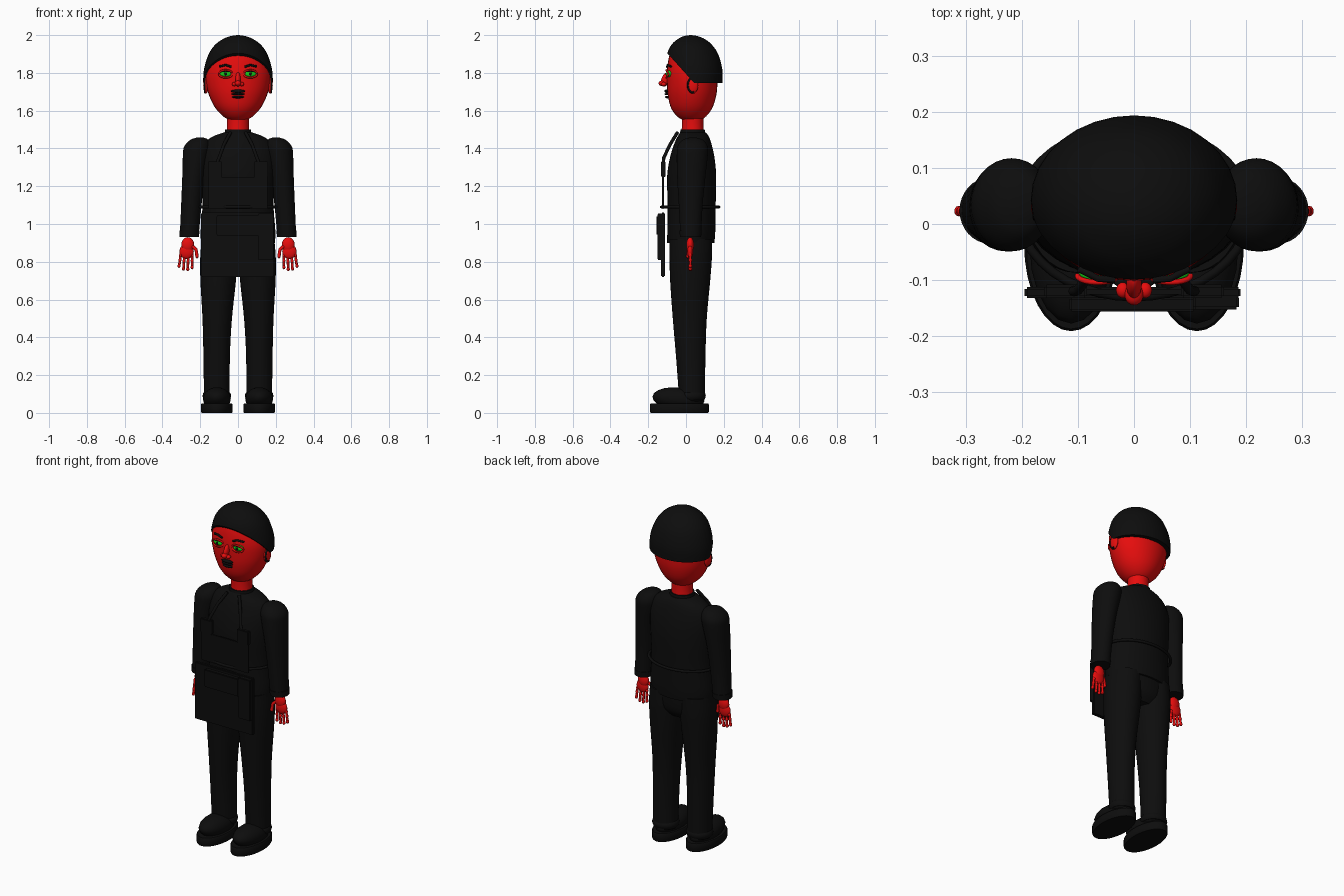
import bpy, bmesh
from math import sin, cos, pi, radians
from mathutils import Vector

cube = bpy.data.objects.get("Cube")
if cube:
    bpy.data.objects.remove(cube)


def material(name, rgb):
    m = bpy.data.materials.new(name)
    m.use_nodes = True
    m.diffuse_color = (*rgb, 1)
    m.node_tree.nodes["Principled BSDF"].inputs["Base Color"].default_value = (*rgb, 1)
    return m


RED = material("skin red", (0.8, 0.004, 0.004))
BLACK = material("cloth black", (0.004, 0.004, 0.004))
GREEN = material("eye green", (0.01, 0.7, 0.01))


def finish(name, bm, mat):
    bmesh.ops.recalc_face_normals(bm, faces=bm.faces)
    me = bpy.data.meshes.new(name)
    bm.to_mesh(me)
    bm.free()
    me.materials.append(mat)
    ob = bpy.data.objects.new(name, me)
    bpy.context.collection.objects.link(ob)
    bpy.ops.object.select_all(action='DESELECT')
    ob.select_set(True)
    bpy.context.view_layer.objects.active = ob
    bpy.ops.object.shade_smooth_by_angle(angle=radians(40))
    return ob


def loft(name, rings, mat, steps=4, sides=32, cuts=()):
    """Smooth skin over elliptical rings (z, cx, cy, rx, ry), trimmed by planes."""
    p = [Vector(r) for r in rings]
    p = [p[0]] + p + [p[-1]]
    path = []
    for a, b, c, d in zip(p, p[1:], p[2:], p[3:]):
        for i in range(steps):
            t = i / steps
            path.append(0.5 * (2 * b + (c - a) * t + (2 * a - 5 * b + 4 * c - d) * t * t
                               + (3 * b - a - 3 * c + d) * t ** 3))
    path.append(p[-1])
    bm = bmesh.new()
    loops = []
    for z, cx, cy, rx, ry in path:
        loops.append([bm.verts.new((cx + rx * cos(2 * pi * k / sides),
                                    cy + ry * sin(2 * pi * k / sides), z)) for k in range(sides)])
    for lo, hi in zip(loops, loops[1:]):
        for k in range(sides):
            j = (k + 1) % sides
            bm.faces.new((lo[k], lo[j], hi[j], hi[k]))
    bm.faces.new(loops[0])
    bm.faces.new(loops[-1])
    for co, no in cuts:
        geom = bm.verts[:] + bm.edges[:] + bm.faces[:]
        bmesh.ops.bisect_plane(bm, geom=geom, plane_co=co, plane_no=no, clear_inner=True)
        bmesh.ops.holes_fill(bm, edges=[e for e in bm.edges if e.is_boundary])
    return finish(name, bm, mat)


def ball(name, loc, size, mat, rot=(0, 0, 0), seg=20):
    bm = bmesh.new()
    bmesh.ops.create_uvsphere(bm, u_segments=seg, v_segments=seg // 2, radius=1)
    ob = finish(name, bm, mat)
    ob.location, ob.scale, ob.rotation_euler = loc, size, rot
    return ob


def box(name, lo, hi, mat, bevel=0.004):
    lo, hi = Vector(lo), Vector(hi)
    bm = bmesh.new()
    bmesh.ops.create_cube(bm, size=1)
    for v in bm.verts:
        v.co = (lo + hi) / 2 + v.co * (hi - lo)
    bmesh.ops.bevel(bm, geom=bm.edges[:], offset=bevel, segments=2, affect='EDGES')
    return finish(name, bm, mat)


def tube(name, points, radius, mat, closed=False):
    cu = bpy.data.curves.new(name, 'CURVE')
    cu.dimensions = '3D'
    cu.bevel_depth, cu.bevel_resolution, cu.use_fill_caps = radius, 2, True
    sp = cu.splines.new('POLY')
    sp.points.add(len(points) - 1)
    for q, co in zip(sp.points, points):
        q.co = (*co, 1)
    sp.use_cyclic_u, sp.use_smooth = closed, True
    cu.materials.append(mat)
    ob = bpy.data.objects.new(name, cu)
    bpy.context.collection.objects.link(ob)
    return ob


# Head, cap and neck
loft("head", [(1.54, 0, .03, .01, .01), (1.56, 0, .03, .065, .065), (1.61, 0, .03, .117, .107),
              (1.68, 0, .032, .153, .128), (1.75, 0, .033, .17, .134), (1.82, 0, .035, .17, .135),
              (1.9, 0, .035, .14, .12), (1.96, 0, .035, .085, .08), (1.985, 0, .035, .01, .01)], RED)
loft("cap", [(1.7, 0, .04, .18, .15), (1.75, 0, .042, .184, .15), (1.82, 0, .042, .18, .15),
             (1.9, 0, .035, .155, .135), (1.95, 0, .03, .12, .106), (1.98, 0, .028, .078, .07),
             (1.995, 0, .025, .038, .035), (2.0, 0, .025, .004, .004)], BLACK,
     cuts=[((0, .1, 1.747), (0, 0, 1)), ((0, -.1, 1.905), (0, .155, .14))])
loft("neck", [(1.46, 0, .035, .062, .06), (1.52, 0, .035, .058, .057), (1.58, 0, .035, .06, .058)], RED)

# Face centre
ball("nose_bridge", (0, -.108, 1.765), (.014, .022, .04), RED, (radians(-20), 0, 0))
ball("nose_tip", (0, -.125, 1.745), (.017, .02, .015), RED)
ball("moustache", (0, -.103, 1.703), (.038, .012, .009), BLACK)
ball("upper_lip", (0, -.1, 1.688), (.036, .014, .006), BLACK)
ball("lower_lip", (0, -.097, 1.672), (.032, .014, .007), BLACK)

# Torso and collar
loft("jacket", [(.9, 0, .025, .195, .125), (.96, 0, .028, .198, .127), (1.1, 0, .03, .188, .127),
                (1.25, 0, .03, .195, .13), (1.35, 0, .033, .198, .118), (1.42, 0, .036, .18, .1),
                (1.46, 0, .038, .14, .084), (1.485, 0, .037, .075, .068)], BLACK)
loft("collar", [(1.46, 0, .035, .075, .07), (1.5, 0, .035, .068, .064)], BLACK)
loft("hips", [(.77, 0, .025, .12, .07), (.82, 0, .025, .18, .105), (.92, 0, .025, .19, .115)], BLACK)

for s, side in ((1, "left"), (-1, "right")):
    # Eyes, lids, brows, nostrils and ears
    ball(side + "_eye", (s * .065, -.088, 1.795), (.033, .018, .018), GREEN)
    ball(side + "_pupil", (s * .065, -.105, 1.795), (.008, .003, .008), BLACK)
    for lid, h, mat in (("upper_lid", .02, RED), ("lower_lid", -.02, RED), ("lash", .013, BLACK)):
        tube(side + "_" + lid, [(s * .065 + .036 * cos(a), -.092 - .012 * sin(a), 1.795 + h * sin(a))
                                for a in [pi * i / 10 for i in range(11)]],
             .005 if mat == RED else .002, mat)
    tube(side + "_brow", [(s * .035, -.1, 1.832), (s * .065, -.097, 1.842), (s * .098, -.08, 1.834)],
         .006, BLACK)
    ball(side + "_nostril", (s * .02, -.118, 1.74), (.012, .014, .011), RED)
    ball(side + "_ear", (s * .17, .035, 1.735), (.014, .03, .045), RED)
    tube(side + "_ear_rim", [(s * .175, .035 + .024 * cos(a), 1.735 + .038 * sin(a))
                             for a in [pi * (.4 + i / 10) for i in range(13)]], .006, BLACK)

    # Sleeve with rounded shoulder, and cuff
    loft(side + "_sleeve", [(.94, s * .258, .025, .05, .055), (1.1, s * .247, .025, .054, .063),
                            (1.25, s * .235, .028, .06, .075), (1.36, s * .222, .033, .07, .082),
                            (1.41, s * .215, .035, .07, .08), (1.445, s * .205, .036, .048, .055),
                            (1.457, s * .2, .036, .02, .02)], BLACK)
    loft(side + "_cuff", [(.932, s * .259, .024, .052, .056), (.965, s * .257, .024, .054, .059)], BLACK)

    # Hand: palm, fingers with knuckles, thumb
    ball(side + "_wrist", (s * .266, .022, .89), (.034, .02, .04), RED)
    ball(side + "_palm", (s * .272, .022, .855), (.038, .016, .04), RED)
    for i, tip in enumerate((.765, .755, .758, .772)):
        x = s * (.243 + .02 * i)
        tube(f"{side}_finger_{i + 1}", [(x, .022, .845), (x + s * .003 * i, .024, tip)], .007, RED)
        for t in (.1, .5, 1):
            ball(f"{side}_knuckle_{i + 1}", (x + s * .003 * i * t, .023, .84 + (tip + .006 - .84) * t),
                 (.009, .01, .011), RED, seg=10)
    tube(side + "_thumb", [(s * .245, .018, .885), (s * .222, .012, .865), (s * .217, .01, .83)],
         .009, RED)
    ball(side + "_thumb_tip", (s * .217, .01, .83), (.01, .01, .012), RED, seg=10)

    # Trouser leg
    loft(side + "_leg", [(.07, s * .112, .032, .068, .068), (.3, s * .113, .025, .07, .078),
                         (.5, s * .11, .02, .078, .09), (.7, s * .105, .022, .094, .106),
                         (.82, s * .102, .025, .098, .112), (.92, s * .098, .025, .094, .112)], BLACK)
    # Shoe: sole, upper and ankle roll
    loft(side + "_sole", [(0, s * .112, -.035, .08, .152), (.006, s * .112, -.035, .084, .156),
                          (.044, s * .112, -.035, .084, .156), (.05, s * .112, -.035, .08, .152)],
         BLACK, steps=1)
    ball(side + "_shoe_upper", (s * .112, -.04, .075), (.074, .138, .06), BLACK, (radians(-5), 0, 0))
    ball(side + "_ankle", (s * .112, .03, .09), (.076, .075, .045), BLACK)

    # Apron strap and its buckle plate
    tube(side + "_strap", [(s * .04, -.045, 1.485), (s * .075, -.085, 1.42), (s * .1, -.118, 1.35),
                           (s * .12, -.122, 1.3)], .009, BLACK)
    box(side + "_buckle", (s * .122 - .038, -.132, 1.248), (s * .122 + .038, -.108, 1.332), BLACK)

# Apron: bib, waist belt, skirt and pockets
box("apron_bib", (-.155, -.126, 1.08), (.155, -.116, 1.25), BLACK, .002)
tube("waist_belt", [(.205 * cos(a), .022 + .152 * sin(a), 1.09)
                    for a in [2 * pi * i / 40 for i in range(40)]], .008, BLACK, True)
box("apron_skirt", (-.195, -.132, .72), (.19, -.112, 1.06), BLACK)
box("front_pocket", (-.115, -.156, .94), (.11, -.13, 1.045), BLACK)
box("side_pouch", (.105, -.152, .81), (.187, -.128, 1.055), BLACK)
